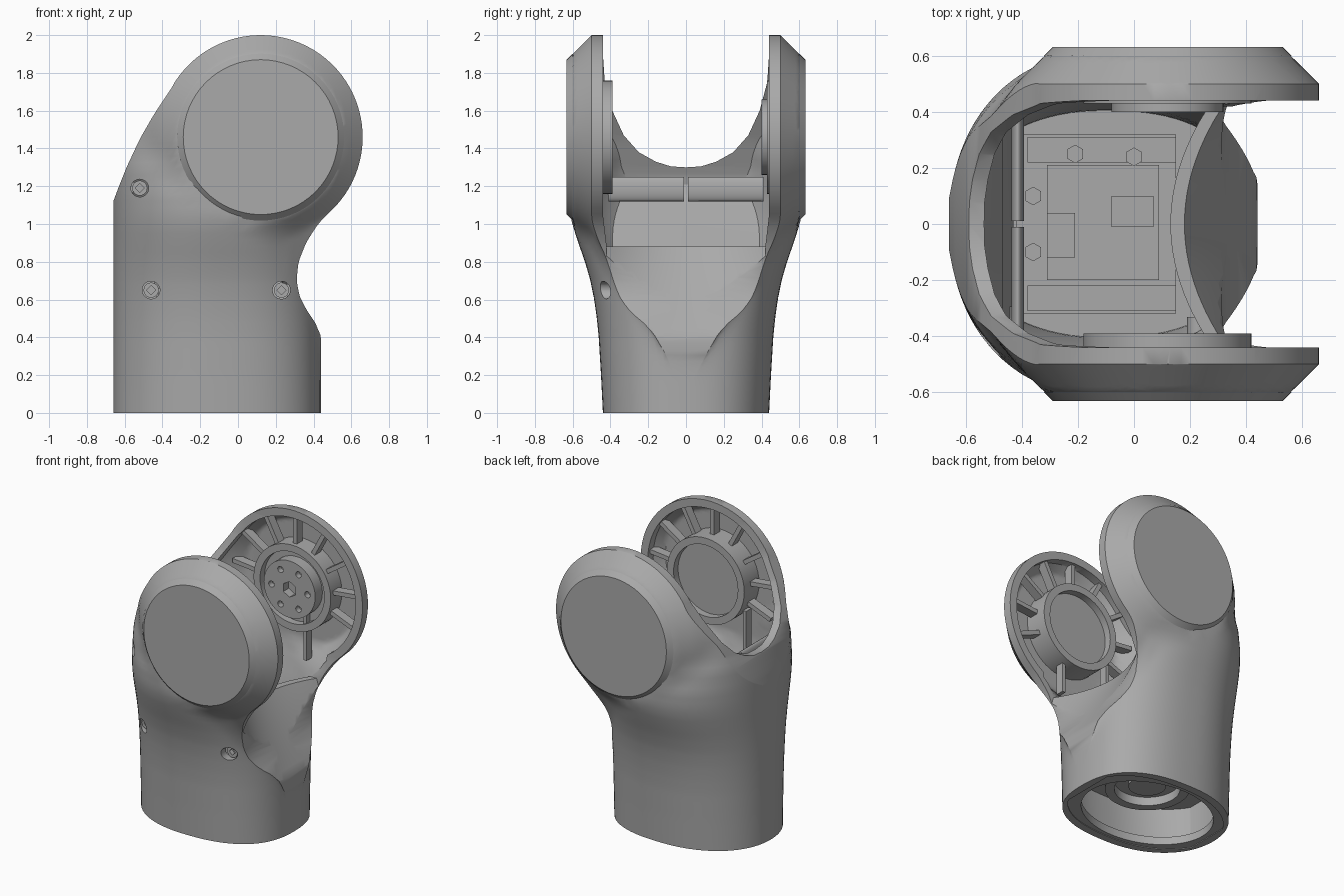
import bpy, bmesh, math
from mathutils import Matrix, Vector

old = bpy.data.objects.get("Cube")
if old:
    bpy.data.objects.remove(old, do_unlink=True)

grey = bpy.data.materials.new("grey")
grey.use_nodes = True
grey.diffuse_color = (0.4, 0.4, 0.4, 1)
grey.node_tree.nodes["Principled BSDF"].inputs["Base Color"].default_value = (0.4, 0.4, 0.4, 1)

CX, CZ, R = 0.12, 1.46, 0.54      # joint axis and radius of the fork ends
LEFT = [(0, -.66), (1.12, -.66), (1.2, -.63), (1.3, -.59), (1.45, -.52), (1.58, -.445), (1.72, -.352)]
RIGHT = [(0, .44), (.4, .44), (.46, .42), (.55, .36), (.62, .325), (.7, .31),
         (.8, .32), (.9, .36), (.98, .41), (1.04, .458)]
WIDTH = [(0, .44), (.2, .45), (.4, .462), (.5, .472), (.6, .486), (.7, .506), (.8, .535),
         (.9, .57), (.98, .596), (1.05, .61), (1.15, .615), (1.3, .59), (1.45, .5), (1.6, .3), (1.75, 0)]


def interp(table, z):
    if z <= table[0][0]:
        return table[0][1]
    for (z0, a), (z1, b) in zip(table, table[1:]):
        if z <= z1:
            return a + (b - a) * (z - z0) / (z1 - z0)
    return table[-1][1]


def half_width(x, z):
    """Outer half width in y: rounded tube blended into a conical fork end."""
    u = min(abs(x + .11) / .55, 1)
    n = 2.5 if x > -.11 else 2.15
    tube = interp(WIDTH, z) * (1 - u ** n) ** (1 / n)
    gap = R - math.hypot(x - CX, z - CZ)
    steep = 1.3 if x < CX else max(.6, 1.3 - 5 * (x - CX))
    cone = .5 + (gap if gap > 0 else gap * steep)
    h = max(0, .06 - abs(tube - cone)) / .06
    return min(max(tube, cone, .02) + h * h * .015 * (cone < .58), .61)


def extent(z, d):
    r = R - d
    chord = math.sqrt(max(r * r - (z - CZ) ** 2, 0))
    xl = CX - chord if z > 1.72 else interp(LEFT, z) + d
    xr = CX + chord if z > 1.04 else interp(RIGHT, z) - d
    return xl, xr


def make(name, bm):
    bmesh.ops.recalc_face_normals(bm, faces=bm.faces[:])
    me = bpy.data.meshes.new(name)
    bm.to_mesh(me)
    bm.free()
    me.materials.append(grey)
    ob = bpy.data.objects.new(name, me)
    bpy.context.collection.objects.link(ob)
    return ob


def skin(name, rings):
    bm = bmesh.new()
    rows = [[bm.verts.new(p) for p in ring] for ring in rings]
    n = len(rows[0])
    for a, b in zip(rows, rows[1:]):
        for i in range(n):
            j = (i + 1) % n
            bm.faces.new((a[i], a[j], b[j], b[i]))
    bm.faces.new(rows[0][::-1])
    bm.faces.new(rows[-1])
    return make(name, bm)


def body(name, d, zs):
    rings = []
    n = 40
    for z in zs:
        xl, xr = extent(z, d)
        xs = [(xl + xr) / 2 + (xr - xl) / 2 * math.cos(math.pi * i / n) for i in range(n + 1)]
        side = [(x, max(half_width(x, z) - d, .01), z) for x in xs]
        rings.append(side + [(x, -y, z) for x, y, z in reversed(side)])
    return skin(name, rings)


def levels(start, d):
    r = R - d
    t0 = math.asin(.26 / r)
    low = [start + (1.7 - start) * i / 50 for i in range(51)]
    return low + [CZ + r * math.sin(t0 + (1.555 - t0) * i / 14) for i in range(15)]


def cylinder(name, p, q, r, n=40, r2=None):
    p, q = Vector(p), Vector(q)
    bm = bmesh.new()
    m = Matrix.Translation((p + q) / 2) @ (q - p).to_track_quat('Z', 'Y').to_matrix().to_4x4()
    bmesh.ops.create_cone(bm, cap_ends=True, segments=n, radius1=r, radius2=r2 or r,
                          depth=(q - p).length, matrix=m)
    return make(name, bm)


def box(name, lo, hi, turn=None):
    lo, hi = Vector(lo), Vector(hi)
    bm = bmesh.new()
    m = Matrix.Translation((lo + hi) / 2) @ Matrix.Diagonal(hi - lo).to_4x4()
    bmesh.ops.create_cube(bm, size=1, matrix=(turn or Matrix()) @ m)
    return make(name, bm)


def cut(ob, *cutters):
    for c in cutters:
        mod = ob.modifiers.new("cut", 'BOOLEAN')
        mod.operation, mod.solver, mod.object = 'DIFFERENCE', 'EXACT', c
    dg = bpy.context.evaluated_depsgraph_get()
    me = bpy.data.meshes.new_from_object(ob.evaluated_get(dg))
    ob.modifiers.clear()
    ob.data = me
    for c in cutters:
        bpy.data.objects.remove(c, do_unlink=True)


def scoop(shift):
    """Sloping throat: flat low down, increasingly hollow towards its top rim."""
    rings = []
    for i in range(13):
        z = .3 + i * .05
        s, bend = .18 + (.88 - z) * .54 + shift, .8 * i / 12
        ys = [.42 - j * .035 for j in range(25)]
        rings.append([(s + bend * y * y, y, z) for y in ys] + [(1.3, -.42, z), (1.3, .42, z)])
    return skin("scoop_cutter", rings)


def slot(half, x0, x1):
    prof = half + [(-y, z) for y, z in reversed(half) if y]
    return skin("slot_cutter", [[(x, y, z) for y, z in prof] for x in (x0, x1)])


# Hollow shell with throat scoop, sloping rear inner wall and fork opening
shell = body("shell", 0, levels(0, 0))
cavity = body("cavity_cutter", .055, levels(-.1, .055))
REAR = [(-.8, 1.32), (-.61, 1.32), (-.54, 1.12), (-.47, .88), (-.43, .6), (-.43, .34), (-.8, .34)]
cut(cavity, scoop(-.05), skin("rear_cutter", [[(x, y, z) for x, z in REAR] for y in (-.8, .8)]))
cut(shell, scoop(0))
SCREWS = [(-.52, 1.19), (-.46, .65), (.23, .65)]
cut(shell, cavity)
cut(shell, slot([(0, 1.3), (.08, 1.305), (.16, 1.33), (.25, 1.38), (.33, 1.47), (.39, 1.6),
                 (.43, 1.75), (.44, 1.9), (.44, 2.2)], -1, 1))
cut(shell, slot([(0, .88), (.42, .88), (.44, 1.05), (.44, 2.2)], 0, 1))
parts = [shell]

# Recessed socket screws on the front
for x, z in SCREWS:
    y = -half_width(x + math.copysign(.03, x), z)
    cut(shell, cylinder("hole_cutter", (x, -1, z), (x, y + .06, z), .047, 20))
    head = cylinder("screw", (x, y + .02, z), (x, y + .08, z), .04, 20)
    cut(head, cylinder("socket_cutter", (x, y - .1, z), (x, y + .05, z), .024, 4))
    parts.append(head)

# Fork ends: pad outside, hub ring and ribs inside
for s, side in ((-1, "front"), (1, "back")):
    lip = .39 if s < 0 else .43
    parts.append(cylinder(side + "_pad", (CX, s * .6, CZ), (CX, s * .632, CZ), .442, 64, .41))
    ring = cylinder(side + "_hub_ring", (CX, s * lip, CZ), (CX, s * .6, CZ), .3, 48)
    cut(ring, cylinder("bore_cutter", (CX, s * .3, CZ), (CX, s * (lip + .05), CZ), .25, 48))
    parts.append(ring)
    for i in range(9):
        turn = Matrix.Translation((CX, 0, CZ)) @ Matrix.Rotation(math.radians(22 - i * 28), 4, 'Y')
        parts.append(box(side + "_rib", (.28, min(s * .46, s * .525), -.015),
                         (.488, max(s * .46, s * .525), .015), turn))
    for x in (-.16, .2):
        parts.append(box(side + "_channel_wall", (x, min(s * .44, s * .5), .97),
                         (x + .025, max(s * .44, s * .5), 1.3)))

# Drive flange on the back fork end
flange = cylinder("drive_flange", (CX, .4, CZ), (CX, .5, CZ), .2, 40)
holes = [cylinder("hole_cutter", (CX, .3, CZ), (CX, .46, CZ), .055, 6)]
for i in range(6):
    a = i * math.pi / 3
    x, z = CX + .14 * math.cos(a), CZ + .14 * math.sin(a)
    holes.append(cylinder("hole_cutter", (x, .3, z), (x, .44, z), .022, 12))
cut(flange, *holes)
parts.append(flange)

# Base rim, inner deck and the motor underneath
rim = body("base_rim", .04, (.005, .06))
hole = cylinder("rim_cutter", (0, 0, -.1), (0, 0, .2), 1, 56)
hole.matrix_world = Matrix.Translation((-.11, 0, 0)) @ Matrix.Diagonal((.46, .36, 1, 1))
cut(rim, hole)
parts += [rim, body("deck", .045, (.3, .36))]
motor = cylinder("motor_ring", (-.11, 0, .18), (-.11, 0, .31), .27)
cut(motor, cylinder("bore_cutter", (-.11, 0, .1), (-.11, 0, .24), .21))
parts += [motor, cylinder("motor_cap", (-.11, 0, .2), (-.11, 0, .3), .12)]

# Electronics stack seen through the fork opening
parts += [box("carrier", (-.42, -.32, .33), (.15, .32, .66)),
          box("module", (-.31, -.2, .6), (.09, .21, .74)),
          box("connector", (-.08, -.01, .7), (.07, .1, .77)),
          box("small_connector", (-.31, -.12, .7), (-.21, .04, .76))]
for s in (-1, 1):
    parts.append(box("side_beam", (-.38, min(s * .22, s * .31), .6), (.15, max(s * .22, s * .31), .72)))
    rod = cylinder("cross_rod", (0, s * .01, 0), (0, s * .41, 0), .065, 20)
    rod.matrix_world = Matrix.Translation((-.415, 0, 1.185)) @ Matrix.Diagonal((.35, 1, 1, 1))
    parts.append(rod)
for x, y in ((-.36, .1), (-.36, -.1), (-.21, .25), (0, .24)):
    parts.append(cylinder("standoff", (x, y, .6), (x, y, .78), .033, 6))

# Smooth curved surfaces, keep hard edges
bpy.ops.object.select_all(action='DESELECT')
for ob in parts:
    ob.select_set(True)
bpy.context.view_layer.objects.active = shell
bpy.ops.object.shade_smooth_by_angle(angle=math.radians(38))
